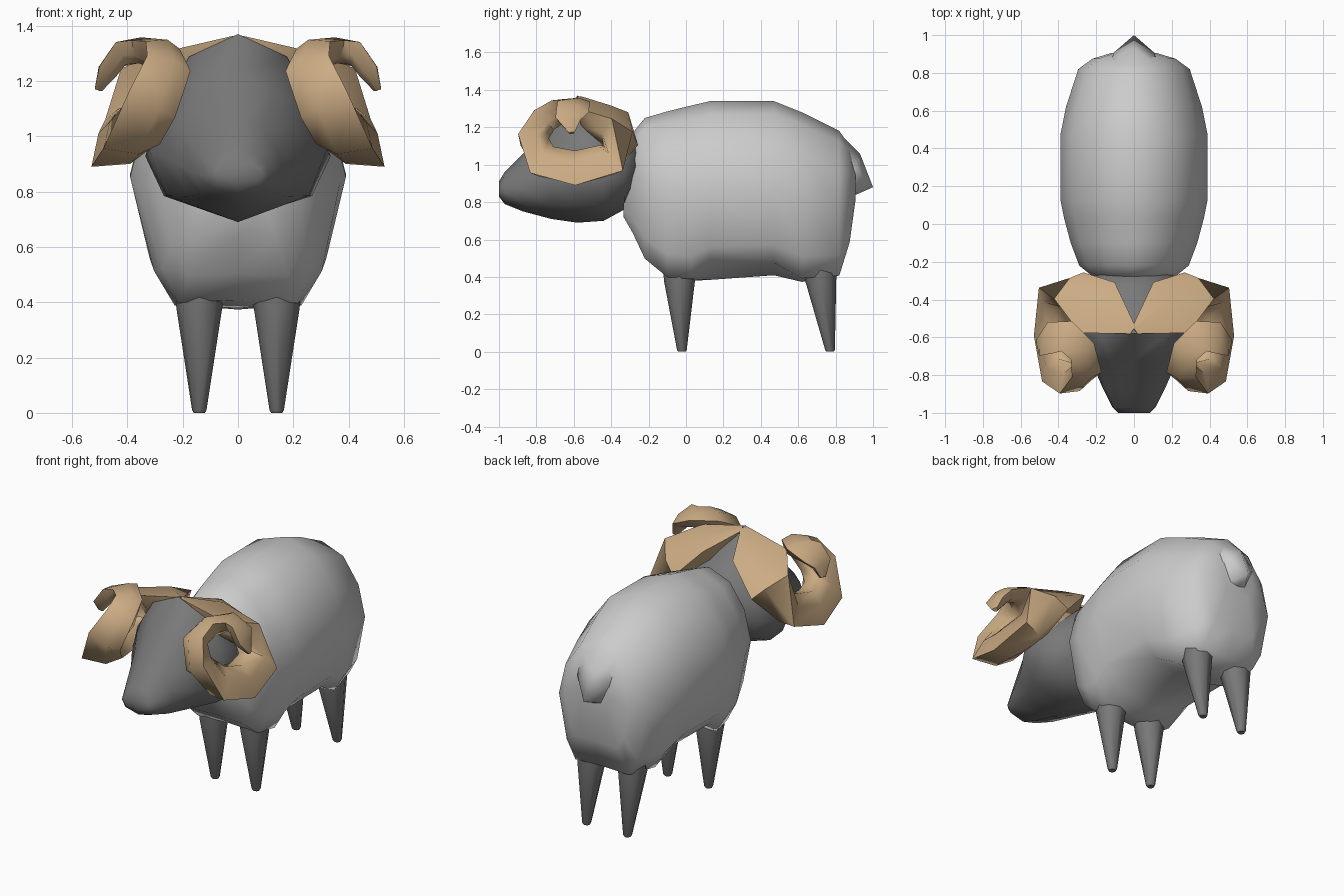
import bpy, bmesh, math
from mathutils import Vector

if "Cube" in bpy.data.objects:
    bpy.data.objects.remove(bpy.data.objects["Cube"])


def material(name, rgb):
    m = bpy.data.materials.new(name)
    m.diffuse_color = (*rgb, 1)
    m.use_nodes = True
    m.node_tree.nodes["Principled BSDF"].inputs["Base Color"].default_value = m.diffuse_color
    return m


DARK = material("dark_wool", (0.19, 0.19, 0.19))
TAN = material("horn_tan", (0.60, 0.41, 0.23))


def finish(name, bm, mat=None, mirror=False, angle=40):
    bmesh.ops.recalc_face_normals(bm, faces=bm.faces)
    me = bpy.data.meshes.new(name)
    bm.to_mesh(me)
    bm.free()
    ob = bpy.data.objects.new(name, me)
    bpy.context.collection.objects.link(ob)
    if mat:
        me.materials.append(mat)
    if mirror:
        ob.modifiers.new("Mirror", "MIRROR").use_mirror_merge = False
    bpy.ops.object.select_all(action="DESELECT")
    bpy.context.view_layer.objects.active = ob
    ob.select_set(True)
    bpy.ops.object.shade_smooth_by_angle(angle=math.radians(angle))
    return ob


def loft(name, rings, **kw):
    bm = bmesh.new()
    rows = [[bm.verts.new(p) for p in r] for r in rings]
    n = len(rows[0])
    for a, b in zip(rows, rows[1:]):
        for i in range(n):
            j = (i + 1) % n
            bm.faces.new((a[i], a[j], b[j], b[i]))
    bm.faces.new(rows[0])
    bm.faces.new(rows[-1])
    return finish(name, bm, **kw)


def section(half, y, top, bottom, w):
    """Symmetric ring from a half profile of (width, height) fractions."""
    full = half + [(-a, b) for a, b in half[-2:0:-1]]
    return [(a * w, y, bottom + b * (top - bottom)) for a, b in full]


# Woolly body: y, top, bottom, half width, lift of the lower flank
BODY = [(-.335, .95, .72, .12, 0), (-.285, 1.17, .63, .21, 0), (-.22, 1.25, .49, .29, 0),
        (-.10, 1.285, .39, .335, 0), (.03, 1.317, .36, .37, .02), (.13, 1.34, .365, .39, .1),
        (.47, 1.34, .39, .39, .08), (.62, 1.28, .355, .36, .03), (.82, 1.18, .40, .295, 0),
        (.875, 1.10, .58, .22, 0), (.905, 1.0, .80, .12, 0)]
rings = []
for y, top, bottom, w, lift in BODY:
    half = [(0, 1), (.5, .93), (.85, .74), (1, .5), (.82, .15 + lift * .5), (.62, .01 + lift), (0, .02)]
    rings.append(section(half, y, top, bottom, w))
loft("body", rings, angle=80)

# Small wedge tail
bm = bmesh.new()
for p in [(0, .93, 1.06), (.11, .905, .98), (-.11, .905, .98), (.07, .87, .84),
          (-.07, .87, .84), (0, 1.0, .88), (0, .91, .84), (0, .82, 1.17),
          (.12, .84, 1.1), (-.12, .84, 1.1)]:
    bm.verts.new(p)
bmesh.ops.convex_hull(bm, input=bm.verts)
finish("tail", bm, angle=60)

# Head, nose to nape
HEAD = [(-1.0, .91, .83, .085), (-.97, .96, .79, .115), (-.87, 1.06, .75, .165),
        (-.72, 1.23, .71, .23), (-.58, 1.37, .69, .32), (-.44, 1.30, .70, .335),
        (-.33, 1.22, .76, .27), (-.265, 1.17, .88, .20)]
half = [(0, 1), (.55, .88), (.88, .62), (1, .38), (.8, .14), (0, 0)]
loft("head", [section(half, *s) for s in HEAD], mat=DARK, angle=60)


# Tapered legs
def legs(name, y_top, y_foot):
    rings = []
    for z, y, r in [(.50, y_top, .09), (.38, y_top, .083), (.01, y_foot, .026), (0, y_foot, .02)]:
        rings.append([(.14 + r * math.cos(a), y + r * math.sin(a), z)
                      for a in (math.tau * k / 8 for k in range(8))])
    loft(name, rings, mat=DARK, mirror=True, angle=60)


legs("front_legs", -.035, -.022)
legs("rear_legs", .72, .77)

# Curled horns: centre point, lateral scale, radial scale
PATH = [((.0, -.565, 1.35), .2, .2), ((.17, -.45, 1.245), 1.45, .95), ((.32, -.36, 1.145), 1.1, .95),
        ((.40, -.42, 1.02), 1, 1), ((.42, -.59, .98), 1, 1), ((.385, -.75, 1.01), 1, 1),
        ((.31, -.815, 1.12), .88, .88), ((.25, -.765, 1.235), .72, .8), ((.275, -.66, 1.295), .65, .7),
        ((.355, -.59, 1.315), .75, .5), ((.435, -.605, 1.29), .8, .45), ((.475, -.63, 1.235), .6, .4),
        ((.505, -.61, 1.17), .15, .15)]
PROFILE = [(.11, .09), (.085, -.03), (.03, -.095), (-.06, -.08), (-.11, .02), (-.03, .08)]
SIDE = [(.3, -1, 0), (.3, -1, 0), (.8, -.6, 0)]  # lateral direction where the horn leaves the head
pts = [Vector(p) for p, _, _ in PATH]
rings = []
for i, (p, su, sv) in enumerate(PATH):
    t = (pts[min(i + 1, len(pts) - 1)] - pts[max(i - 1, 0)]).normalized()
    if i < 8:
        u = Vector(SIDE[i] if i < 3 else (1, 0, 0))
    u = (u - t * u.dot(t)).normalized()  # after the coil, carried along the tip
    v = u.cross(t)
    rings.append([pts[i] + u * a * su + v * b * sv for a, b in PROFILE])
loft("horns", rings, mat=TAN, mirror=True, angle=60)
